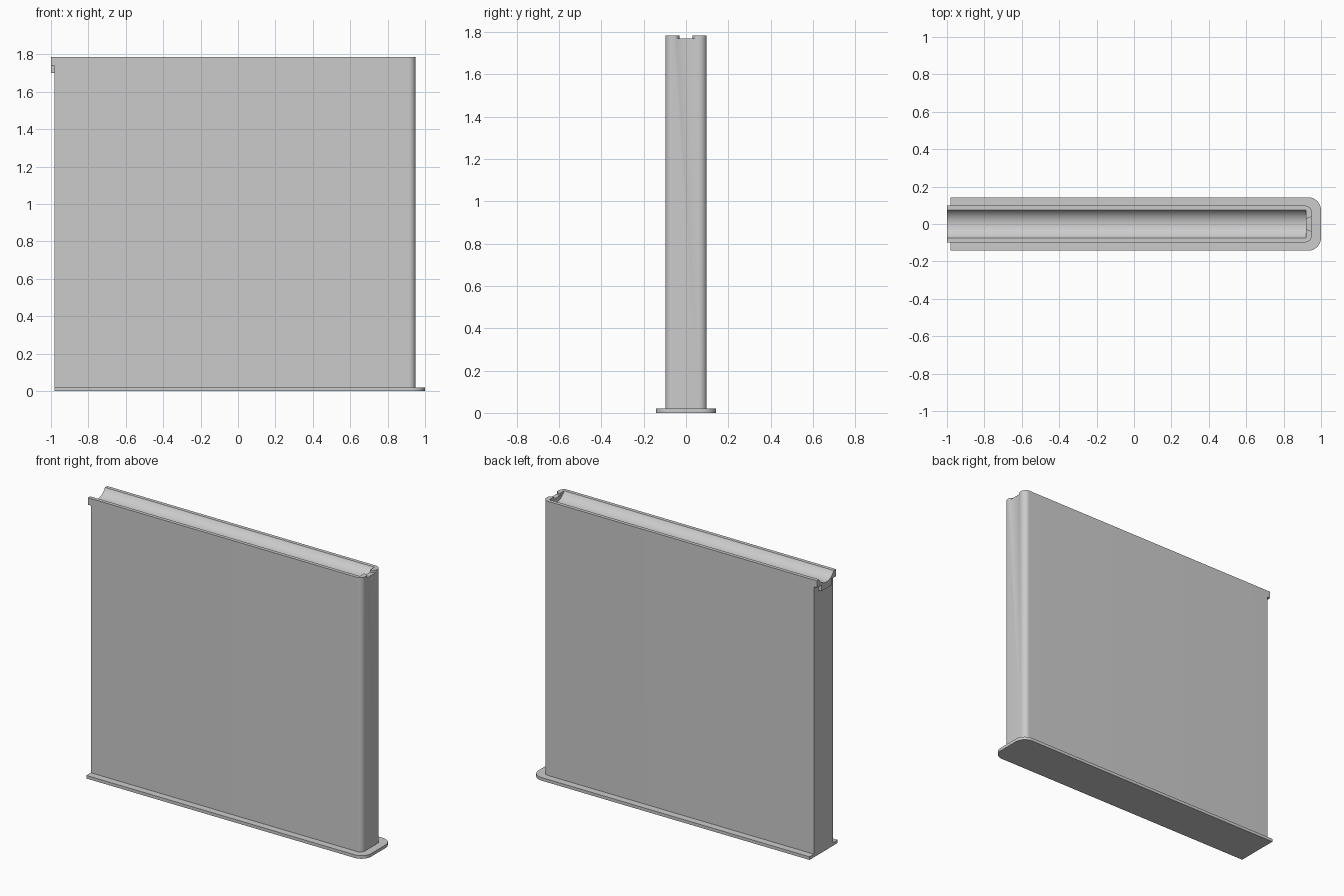
import bpy, bmesh
from math import sin, cos, pi
from mathutils import Vector

default = bpy.data.objects.get("Cube")
if default:
    bpy.data.objects.remove(default)

grey = bpy.data.materials.new("light grey")
grey.use_nodes = True
colour = (0.6, 0.6, 0.6, 1)
grey.diffuse_color = colour
grey.node_tree.nodes["Principled BSDF"].inputs["Base Color"].default_value = colour

TOP = 1.785
BACK = -0.98


def extrude(name, points, offset):
    """Solid made from a planar outline pushed along offset."""
    bm = bmesh.new()
    face = bm.faces.new([bm.verts.new(p) for p in points])
    moved = bmesh.ops.extrude_face_region(bm, geom=[face])["geom"]
    verts = [v for v in moved if isinstance(v, bmesh.types.BMVert)]
    bmesh.ops.translate(bm, verts=verts, vec=Vector(offset))
    bmesh.ops.recalc_face_normals(bm, faces=bm.faces)
    mesh = bpy.data.meshes.new(name)
    bm.to_mesh(mesh)
    bm.free()
    mesh.materials.append(grey)
    obj = bpy.data.objects.new(name, mesh)
    bpy.context.collection.objects.link(obj)
    return obj


def arc(cx, cy, r, start, end, n=12):
    return [(cx + r * cos(start + (end - start) * i / n),
             cy + r * sin(start + (end - start) * i / n)) for i in range(n + 1)]


def slab(name, x_end, half, radius, z0, z1):
    """Upright slab with a square back end and a rounded free end."""
    cx, cy = x_end - radius, half - radius
    plan = [(BACK, -half)] + arc(cx, -cy, radius, -pi / 2, 0)
    plan += arc(cx, cy, radius, 0, pi / 2) + [(BACK, half)]
    return extrude(name, [(x, y, z0) for x, y in plan], (0, 0, z1 - z0))


def combine(target, tool, operation):
    mod = target.modifiers.new(operation.lower(), "BOOLEAN")
    mod.object, mod.operation, mod.solver = tool, operation, "EXACT"
    bpy.context.view_layer.objects.active = target
    bpy.ops.object.modifier_apply(modifier=mod.name)
    bpy.data.objects.remove(tool)


# Base flange and wall panel
flange = slab("base_flange", 1.0, 0.143, 0.07, 0, 0.02)
panel = slab("wall_panel", 0.95, 0.098, 0.035, 0.01, TOP)

# Overhanging lip at the square end, deeper in the middle
half_lip = [(0.098, TOP), (0.098, 1.74), (0.05, 1.74), (0.05, 1.7)]
section = half_lip + [(-y, z) for y, z in reversed(half_lip)]
lip = extrude("spout_lip", [(-1.0, y, z) for y, z in section], (0.05, 0, 0))
combine(panel, lip, "UNION")

# Round-bottomed channel along the top
trough = extrude("trough_cutter",
                 [(-1.1, y, z) for y, z in arc(0, 1.825, 0.085, 0, 2 * pi, 64)[:-1]],
                 (2.02, 0, 0))
combine(panel, trough, "DIFFERENCE")

# Flared overflow notch in the rounded end
side = [(0.9, 0.03)] + arc(0.92, 0.065, 0.035, -pi / 2, 0, 8) + [(0.97, 0.065)]
notch_plan = side + [(x, -y) for x, y in reversed(side)]
notch = extrude("notch_cutter", [(x, y, 1.77) for x, y in notch_plan], (0, 0, 0.1))
combine(panel, notch, "DIFFERENCE")

# Smooth the curves, keep the edges crisp
bpy.ops.object.select_all(action="DESELECT")
for obj in (flange, panel):
    obj.select_set(True)
bpy.context.view_layer.objects.active = panel
bpy.ops.object.shade_smooth_by_angle(angle=pi / 6)
